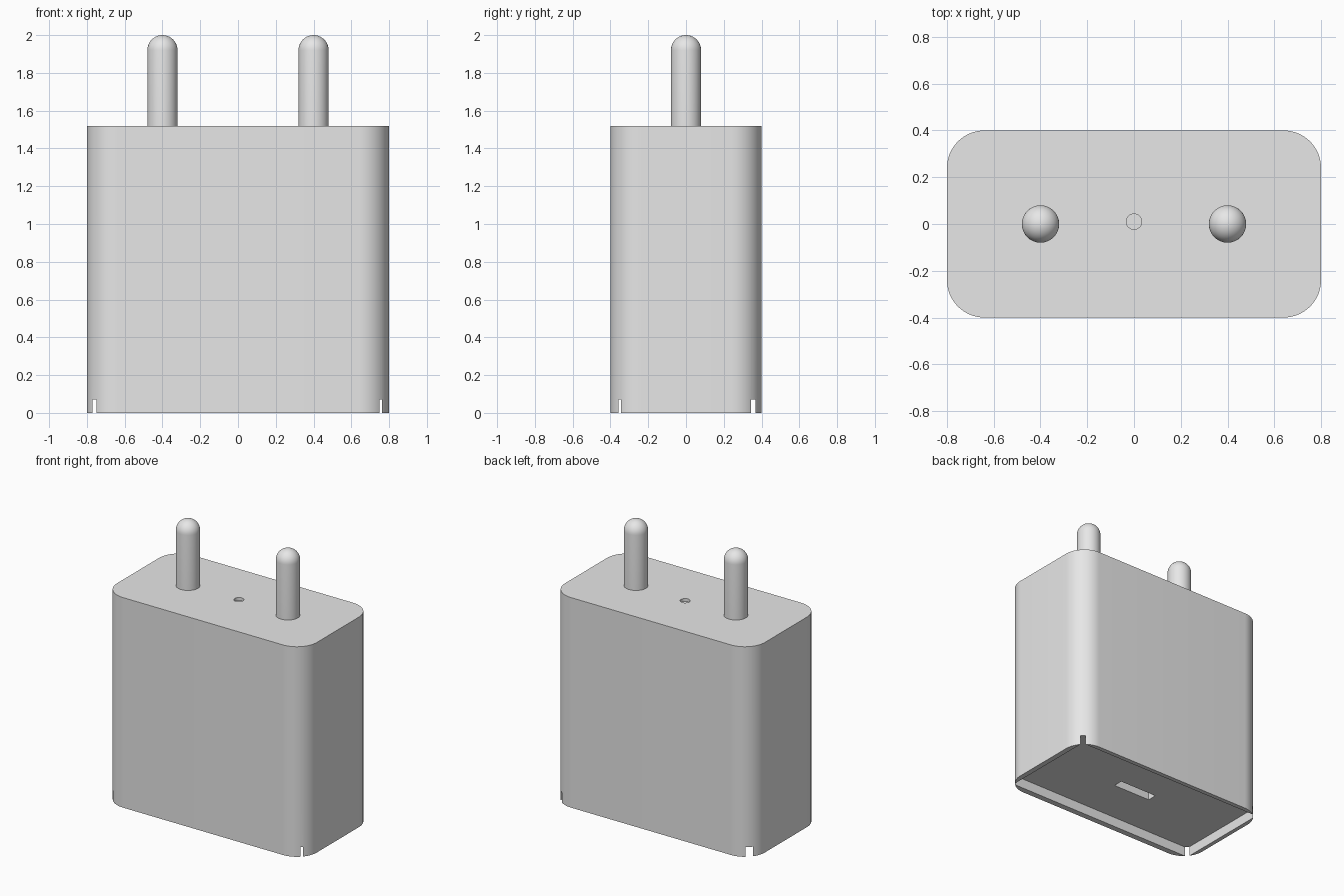
import bpy
import bmesh
from math import cos, sin, pi, radians

cube = bpy.data.objects.get("Cube")
if cube:
    bpy.data.objects.remove(cube, do_unlink=True)

# Plain grey plastic
grey = bpy.data.materials.new("light grey")
grey.use_nodes = True
grey.diffuse_color = (0.8, 0.8, 0.8, 1)
grey.node_tree.nodes["Principled BSDF"].inputs["Base Color"].default_value = grey.diffuse_color


def finish(name, bm):
    bmesh.ops.recalc_face_normals(bm, faces=bm.faces[:])
    mesh = bpy.data.meshes.new(name)
    bm.to_mesh(mesh)
    bm.free()
    mesh.materials.append(grey)
    obj = bpy.data.objects.new(name, mesh)
    bpy.context.collection.objects.link(obj)
    return obj


def prism(name, outline, z0, z1):
    """Extrude a flat outline from z0 to z1."""
    bm = bmesh.new()
    base = bm.faces.new([bm.verts.new((x, y, z0)) for x, y in outline])
    top = bmesh.ops.extrude_face_region(bm, geom=[base])["geom"]
    verts = [v for v in top if isinstance(v, bmesh.types.BMVert)]
    bmesh.ops.translate(bm, verts=verts, vec=(0, 0, z1 - z0))
    return finish(name, bm)


def rounded_rect(x, y, r, steps=16):
    points = []
    for i, (sx, sy) in enumerate([(1, 1), (-1, 1), (-1, -1), (1, -1)]):
        for k in range(steps + 1):
            a = (i + k / steps) * pi / 2
            points.append((sx * (x - r) + r * cos(a), sy * (y - r) + r * sin(a)))
    return points


def rect(x0, x1, y0, y1):
    return [(x0, y0), (x1, y0), (x1, y1), (x0, y1)]


def circle(x, y, r, n=32):
    return [(x + r * cos(2 * pi * k / n), y + r * sin(2 * pi * k / n)) for k in range(n)]


def smooth(obj):
    bpy.ops.object.select_all(action="DESELECT")
    obj.select_set(True)
    bpy.context.view_layer.objects.active = obj
    bpy.ops.object.shade_smooth_by_angle(angle=radians(30))


# Rounded housing
housing = prism("housing", rounded_rect(0.8, 0.4, 0.16), 0, 1.52)

# Square-cornered base recess (it breaks through the round corners), port slot, top dimple
cutters = [
    prism("recess_cutter", rect(-0.77, 0.762, -0.357, 0.368), -0.1, 0.07),
    prism("port_cutter", rect(-0.15, 0.15, -0.025, 0.045), 0.04, 0.25),
    prism("dimple_cutter", circle(0, 0.01, 0.033), 1.5, 1.6),
]
bpy.context.view_layer.objects.active = housing
for cutter in cutters:
    cut = housing.modifiers.new(cutter.name, "BOOLEAN")
    cut.operation = "DIFFERENCE"
    cut.solver = "EXACT"
    cut.object = cutter
    bpy.ops.object.modifier_apply(modifier=cut.name)
    bpy.data.objects.remove(cutter, do_unlink=True)
smooth(housing)

# Round-tipped pins, spun from a half profile
for side, x in (("right", -0.4), ("left", 0.4)):
    r, tip = 0.08, 1.92
    profile = [(0, 1.5), (r, 1.5)]
    profile += [(r * cos(k * pi / 20), tip + r * sin(k * pi / 20)) for k in range(11)]
    bm = bmesh.new()
    verts = [bm.verts.new((px, 0, pz)) for px, pz in profile]
    edges = [bm.edges.new(pair) for pair in zip(verts, verts[1:])]
    bmesh.ops.spin(bm, geom=verts + edges, cent=(0, 0, 0), axis=(0, 0, 1),
                   angle=2 * pi, steps=32, use_duplicate=False)
    bmesh.ops.remove_doubles(bm, verts=bm.verts[:], dist=0.0005)
    pin = finish(side + "_pin", bm)
    pin.location.x = x
    smooth(pin)
